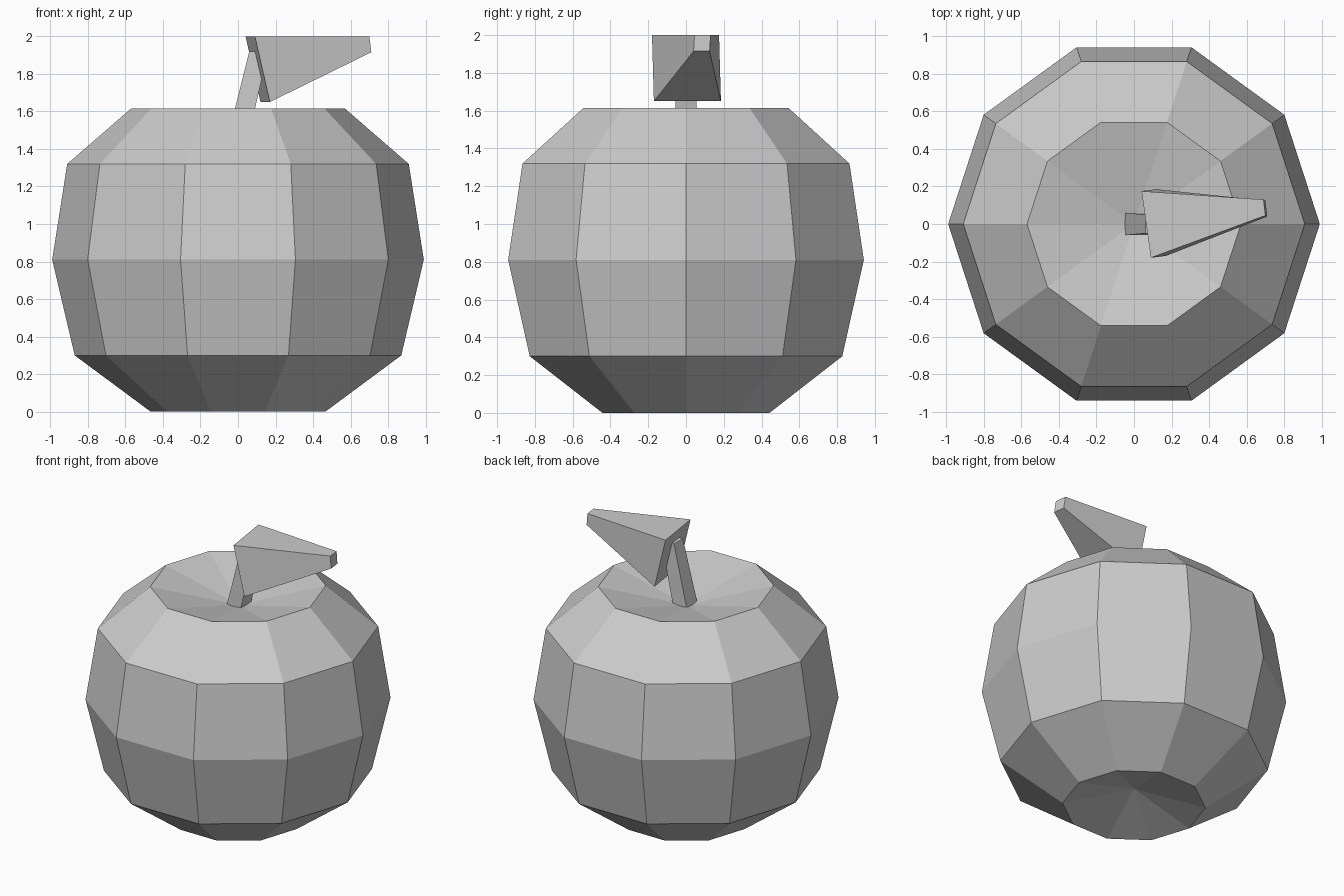
import bpy, bmesh, math

if "Cube" in bpy.data.objects:
    bpy.data.objects.remove(bpy.data.objects["Cube"])

# One plain colour for the whole fruit
grey = bpy.data.materials.new("light grey")
grey.diffuse_color = (0.6, 0.6, 0.6, 1)
grey.use_nodes = True
grey.node_tree.nodes["Principled BSDF"].inputs["Base Color"].default_value = grey.diffuse_color


def finish(name, bm):
    """Turn a bmesh into a flat-shaded object."""
    bmesh.ops.recalc_face_normals(bm, faces=bm.faces)
    mesh = bpy.data.meshes.new(name)
    bm.to_mesh(mesh)
    bm.free()
    mesh.materials.append(grey)
    obj = bpy.data.objects.new(name, mesh)
    bpy.context.collection.objects.link(obj)
    return obj


def bridge(bm, a, b):
    """Join two vertex rings with quads."""
    n = len(a)
    for i in range(n):
        j = (i + 1) % n
        bm.faces.new((a[i], a[j], b[j], b[i]))


def block(name, start, end):
    """Six-sided block between two four-cornered ends."""
    bm = bmesh.new()
    a = [bm.verts.new(p) for p in start]
    b = [bm.verts.new(p) for p in end]
    bridge(bm, a, b)
    bm.faces.new(a)
    bm.faces.new(b)
    return finish(name, bm)


# Fruit body: ten-sided rings with a dimple at each pole
SIDES = 10
PROFILE = [(0.465, 0.0), (0.87, 0.30), (0.99, 0.81), (0.91, 1.32), (0.57, 1.615)]
bm = bmesh.new()
rings = []
for r, z in PROFILE:
    angles = [2 * math.pi * i / SIDES for i in range(SIDES)]
    rings.append([bm.verts.new((r * math.cos(t), r * math.sin(t), z)) for t in angles])
for low, high in zip(rings, rings[1:]):
    bridge(bm, low, high)
for ring, z in ((rings[0], 0.125), (rings[-1], 1.48)):
    centre = bm.verts.new((0, 0, z))
    for i in range(SIDES):
        bm.faces.new((ring[i], ring[(i + 1) % SIDES], centre))
finish("fruit_body", bm)


def square(x, z, hx, hy):
    return [(x + sx * hx, sy * hy, z) for sx, sy in ((-1, -1), (1, -1), (1, 1), (-1, 1))]


# Stem leaning towards the leaf
block("stem", square(0.005, 1.48, 0.055, 0.06), square(0.11, 1.92, 0.05, 0.05))

# Wedge-shaped leaf, wide at the stem and narrow at the tip
block("leaf",
      [(0.09, -0.18, 2.0), (0.04, 0.175, 2.0), (0.12, 0.185, 1.65), (0.17, -0.17, 1.65)],
      [(0.70, 0.045, 2.0), (0.69, 0.13, 2.0), (0.70, 0.125, 1.915), (0.71, 0.04, 1.915)])
